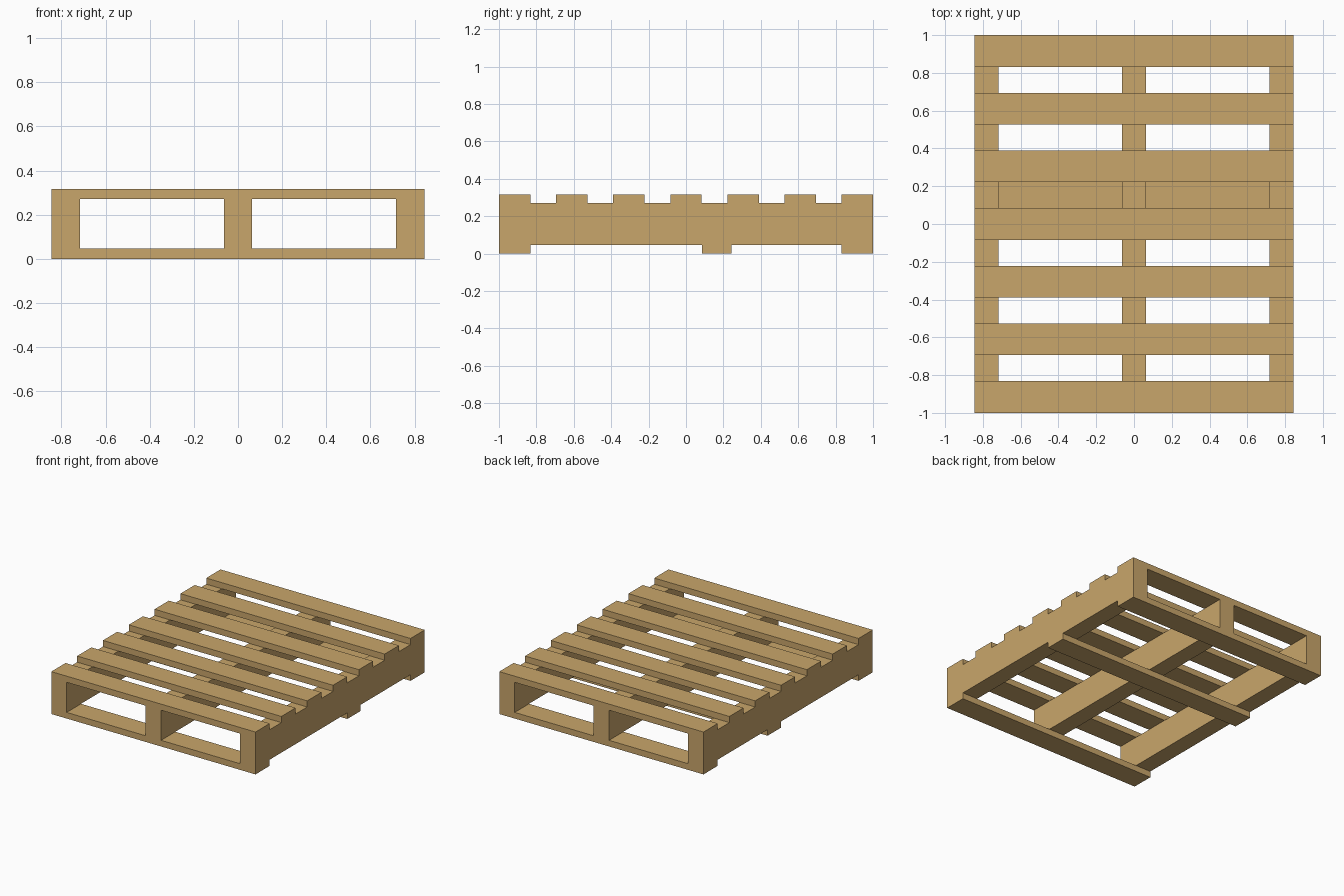
import bpy, bmesh
from mathutils import Matrix, Vector

if "Cube" in bpy.data.objects:
    bpy.data.objects.remove(bpy.data.objects["Cube"])

wood = bpy.data.materials.new("pale_wood")
wood.diffuse_color = (0.584, 0.381, 0.147, 1)
wood.use_nodes = True
wood.node_tree.nodes["Principled BSDF"].inputs["Base Color"].default_value = wood.diffuse_color

HALF_X, HEIGHT, BOARD_T = 0.845, 0.317, 0.046
BOARD_W, STRINGER_W = 0.168, 0.128


def box(name, lo, hi):
    lo, hi = Vector(lo), Vector(hi)
    bm = bmesh.new()
    bmesh.ops.create_cube(bm, size=1, matrix=Matrix.Translation((lo + hi) / 2) @ Matrix.Diagonal((*(hi - lo), 1)))
    mesh = bpy.data.meshes.new(name)
    bm.to_mesh(mesh)
    bm.free()
    mesh.materials.append(wood)
    obj = bpy.data.objects.new(name, mesh)
    bpy.context.collection.objects.link(obj)
    return obj


# Seven evenly spaced deck boards
for i in range(7):
    y = -1 + i * (2 - BOARD_W) / 6
    box(f"deck_board_{i + 1}", (-HALF_X, y, HEIGHT - BOARD_T), (HALF_X, y + BOARD_W, HEIGHT))

# Three stringers running front to back
for side, x in (("left", -HALF_X + STRINGER_W / 2), ("middle", 0), ("right", HALF_X - STRINGER_W / 2)):
    box(f"{side}_stringer", (x - STRINGER_W / 2, -1, BOARD_T), (x + STRINGER_W / 2, 1, HEIGHT - BOARD_T))

# Three bottom boards, the middle one set off centre
for name, y0, y1 in (("front", -1, -1 + BOARD_W), ("middle", 0.085, 0.242), ("back", 1 - BOARD_W, 1)):
    box(f"{name}_bottom_board", (-HALF_X, y0, 0), (HALF_X, y1, BOARD_T))
